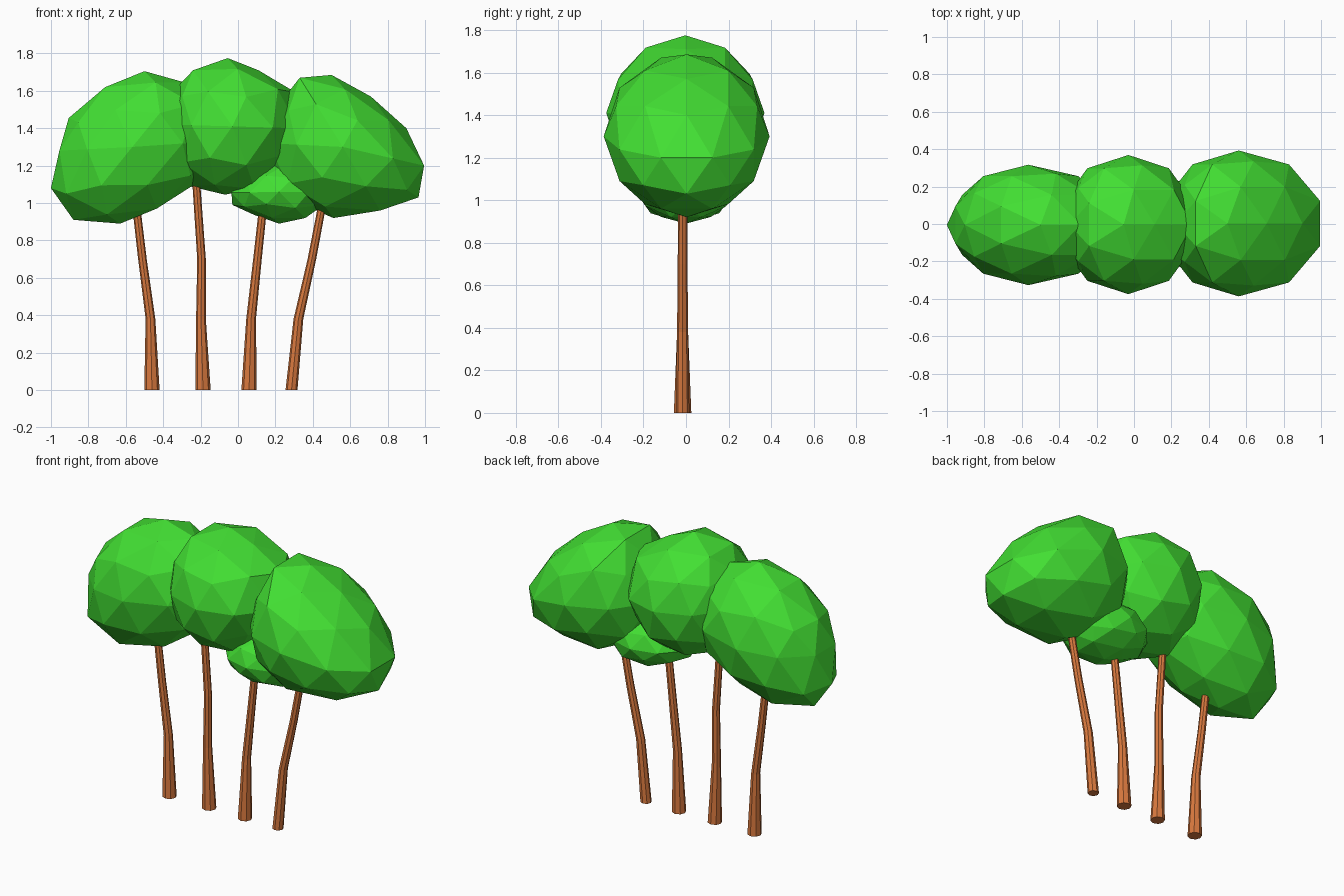
import bpy, bmesh
from math import atan2, cos, sin, tau
from mathutils import Vector

if "Cube" in bpy.data.objects:
    bpy.data.objects.remove(bpy.data.objects["Cube"])


def material(name, color):
    m = bpy.data.materials.new(name)
    m.diffuse_color = (*color, 1)
    m.use_nodes = True
    m.node_tree.nodes["Principled BSDF"].inputs["Base Color"].default_value = m.diffuse_color
    return m


LEAF = material("leaf_green", (0.055, 0.74, 0.033))
BARK = material("bark_brown", (0.69, 0.19, 0.048))

# Front silhouette of a unit icosphere, clockwise from the top
BALL = [Vector(p) for p in (
    (0, 1), (.526, .851), (.894, .447), (.951, 0), (.851, -.526), (.425, -.851),
    (0, -1), (-.526, -.851), (-.894, -.447), (-.951, 0), (-.851, .526), (-.425, .851))]


def finish(name, bm, mat):
    bmesh.ops.recalc_face_normals(bm, faces=bm.faces)
    me = bpy.data.meshes.new(name)
    bm.to_mesh(me)
    bm.free()
    me.materials.append(mat)
    bpy.context.collection.objects.link(bpy.data.objects.new(name, me))


def crown(name, center, outline, depth):
    """Low-poly ball warped so its front silhouette lands on the outline."""
    cx, cy, cz = center
    target = [Vector((x - cx, z - cz)) for x, z in outline]

    def warp(x, z):
        # write the point in the silhouette wedge it lies in, then move the wedge
        for i in range(12):
            a, b = BALL[i - 1], BALL[i]
            det = a.x * b.y - a.y * b.x
            s, t = (x * b.y - z * b.x) / det, (a.x * z - a.y * x) / det
            if s > -1e-3 and t > -1e-3:
                return target[i - 1] * s + target[i] * t

    bm = bmesh.new()
    bmesh.ops.create_icosphere(bm, subdivisions=2, radius=1)
    for v in bm.verts:
        p = warp(v.co.x, v.co.z)
        v.co = (cx + p.x, cy + v.co.y * depth, cz + p.y)
    finish(name, bm, LEAF)


def trunk(name, path, radii, sides=8):
    """Tapered, bent tube through (x, z) points."""
    bm = bmesh.new()
    rings = [[bm.verts.new((x + r * cos(tau * i / sides), -0.016 + r * sin(tau * i / sides), z))
              for i in range(sides)] for (x, z), r in zip(path, radii)]
    for a, b in zip(rings, rings[1:]):
        for i in range(sides):
            j = (i + 1) % sides
            bm.faces.new((a[i], a[j], b[j], b[i]))
    bm.faces.new(rings[0])
    bm.faces.new(rings[-1])
    finish(name, bm, BARK)


# Leaf crowns
crown("left_crown", (-0.565, -0.005, 1.3),
      [(-.5, 1.705), (-.285, 1.645), (-.15, 1.51), (-.13, 1.33), (-.2, 1.12), (-.435, .97),
       (-.63, .89), (-.88, .91), (-1, 1.08), (-.955, 1.28), (-.905, 1.455), (-.71, 1.62)], 0.322)
crown("middle_crown", (-0.03, -0.003, 1.41),
      [(-.055, 1.775), (.11, 1.71), (.31, 1.59), (.32, 1.4), (.25, 1.22), (.09, 1.075),
       (-.07, 1.045), (-.26, 1.09), (-.37, 1.25), (-.385, 1.42), (-.345, 1.6), (-.24, 1.71)], 0.372)
crown("right_crown", (0.56, 0.003, 1.3),
      [(.5, 1.685), (.71, 1.57), (.9, 1.4), (.995, 1.2), (.965, 1.03), (.76, .96),
       (.51, .92), (.35, .99), (.17, 1.13), (.16, 1.32), (.22, 1.53), (.33, 1.67)], 0.39)
crown("lower_crown", (0.22, 0.0, 1.06),
      [(.22, 1.24), (.36, 1.2), (.46, 1.13), (.48, 1.06), (.43, .97), (.36, .92),
       (.22, .89), (.09, .935), (-.03, .99), (-.035, 1.055), (.02, 1.14), (.11, 1.2)], 0.235)

# Trunks
taper = (0.041, 0.026, 0.023, 0.021)
heights = (0, 0.38, 0.7, 1.12)
for name, xs, k in (("left_trunk", (-.46, -.468, -.511, -.56), 1),
                    ("middle_left_trunk", (-.187, -.198, -.195, -.224), 1),
                    ("middle_right_trunk", (.059, .07, .104, .149), 1),
                    ("right_trunk", (.286, .323, .395, .475), 0.78)):
    trunk(name, list(zip(xs, heights)), [taper[0] * k, *taper[1:]])
